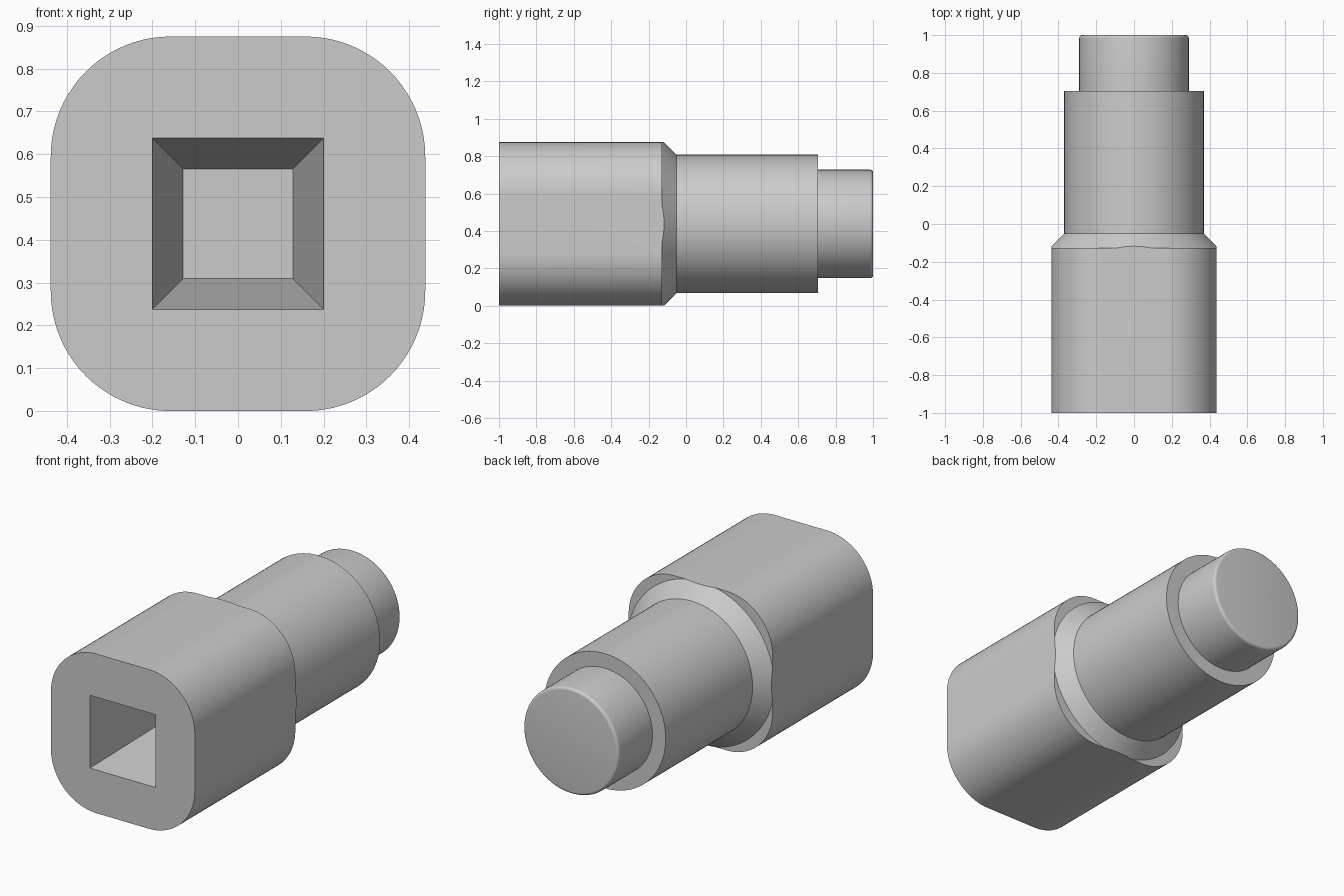
import bpy, bmesh, math
from mathutils import Vector

AXIS_Z = 0.4375      # height of the long axis
HALF = 0.4375        # half width of the square body
CORNER = 0.28        # body corner radius
SEGMENTS = 96

cube = bpy.data.objects.get("Cube")
if cube:
    bpy.data.objects.remove(cube, do_unlink=True)

steel = bpy.data.materials.new("grey_steel")
steel.use_nodes = True
grey = (0.6, 0.6, 0.6, 1)
steel.diffuse_color = grey
steel.node_tree.nodes["Principled BSDF"].inputs["Base Color"].default_value = grey


def loft(name, rings):
    """Skin a list of (y, outline) sections and cap both ends."""
    bm = bmesh.new()
    loops = [[bm.verts.new((x, y, AXIS_Z + z)) for x, z in outline] for y, outline in rings]
    count = len(loops[0])
    for a, b in zip(loops, loops[1:]):
        for i in range(count):
            j = (i + 1) % count
            bm.faces.new((a[i], a[j], b[j], b[i]))
    bm.faces.new(loops[0])
    bm.faces.new(loops[-1])
    bmesh.ops.recalc_face_normals(bm, faces=bm.faces)
    mesh = bpy.data.meshes.new(name)
    bm.to_mesh(mesh)
    bm.free()
    mesh.materials.append(steel)
    obj = bpy.data.objects.new(name, mesh)
    bpy.context.collection.objects.link(obj)
    return obj


def circle(radius):
    angles = [math.tau * i / SEGMENTS for i in range(SEGMENTS)]
    return [(radius * math.cos(a), radius * math.sin(a)) for a in angles]


def rounded_square(half, radius, steps=20):
    points = []
    for quarter in range(4):
        mid = math.pi / 4 + quarter * math.pi / 2
        centre = Vector((math.cos(mid), math.sin(mid))) * (half - radius) * math.sqrt(2)
        for i in range(steps + 1):
            a = mid - math.pi / 4 + math.pi / 2 * i / steps
            points.append((centre.x + radius * math.cos(a), centre.y + radius * math.sin(a)))
    return points


def square(half):
    return [(half, half), (-half, half), (-half, -half), (half, -half)]


def lathe(name, profile):
    return loft(name, [(y, circle(r)) for y, r in profile])


def boolean(obj, cutter, operation):
    cutter.hide_render = True
    mod = obj.modifiers.new(operation.lower(), 'BOOLEAN')
    mod.operation = operation
    mod.solver = 'EXACT'
    mod.object = cutter
    activate(obj)
    bpy.ops.object.modifier_apply(modifier=mod.name)
    bpy.data.objects.remove(cutter, do_unlink=True)


def activate(obj):
    bpy.ops.object.select_all(action='DESELECT')
    obj.select_set(True)
    bpy.context.view_layer.objects.active = obj


# Square body, its back turned down to a cone that meets the barrel
outline = rounded_square(HALF, CORNER)
body = loft("square_body", [(-1, outline), (0.1, outline)])
turning = lathe("turning_cutter", [(-1.2, 0.7), (-0.127, 0.7), (-0.127, 0.447), (-0.05, 0.37)])
boolean(body, turning, 'INTERSECT')

# Tapered square socket in the front face
depth, mouth, floor = 0.7, 0.2, 0.128
over = 0.1
flare = mouth + (mouth - floor) * over / depth
socket = loft("socket_cutter", [(-1 - over, square(flare)), (-1 + depth, square(floor))])
boolean(body, socket, 'DIFFERENCE')

# Round barrel
barrel = lathe("barrel", [(-0.06, 0.37), (0.705, 0.37)])

# End pin with a softly rounded rim
rim, radius = 0.016, 0.29
arc = [math.pi / 2 * i / 5 for i in range(6)]
pin = lathe("end_pin", [(0.69, radius)] + [
    (1 - rim + rim * math.sin(a), radius - rim + rim * math.cos(a)) for a in arc])

for part in (body, barrel, pin):
    activate(part)
    bpy.ops.object.shade_smooth_by_angle(angle=math.radians(30))
